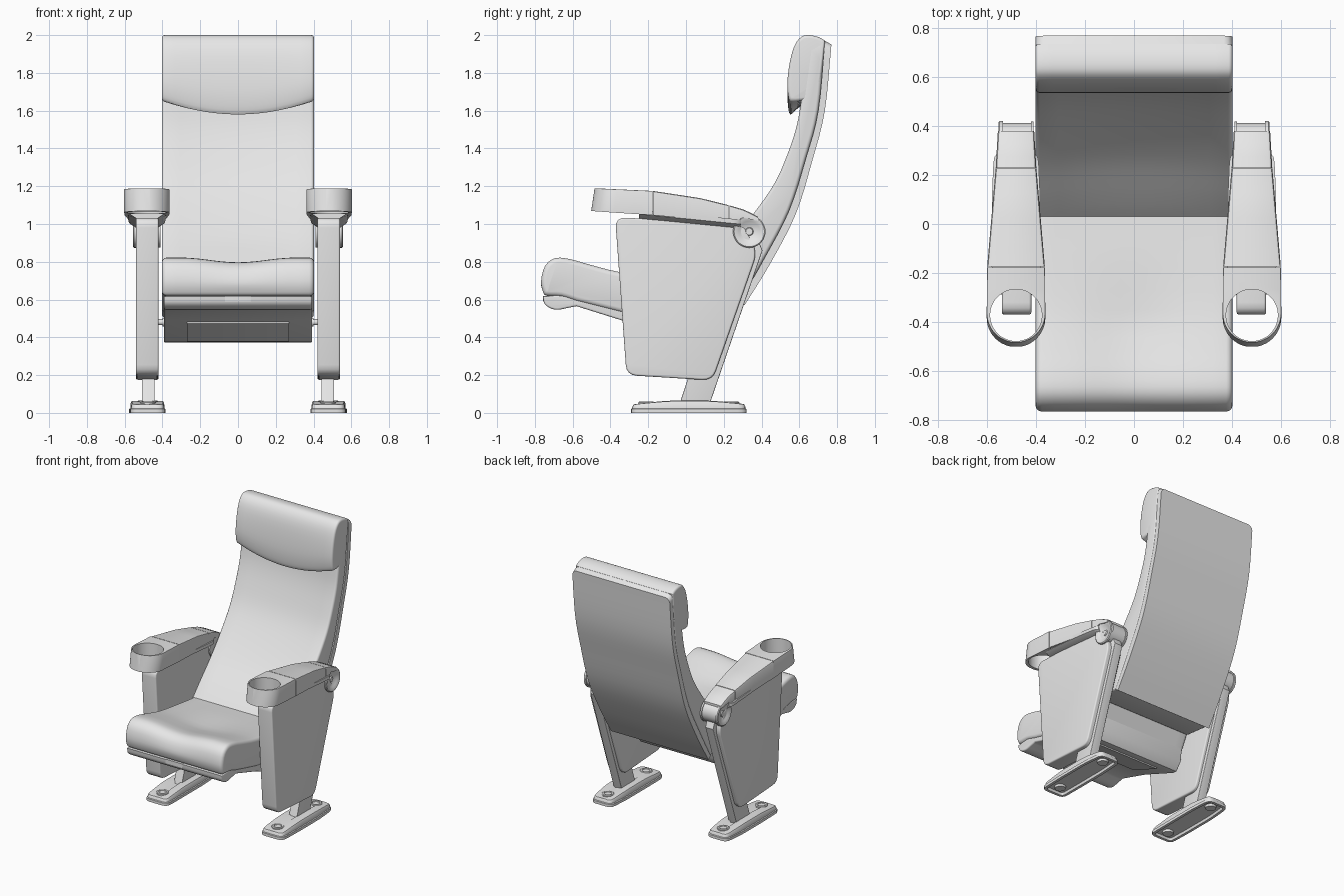
import bpy, bmesh
from math import sin, cos, pi, sqrt
from mathutils import Vector

if "Cube" in bpy.data.objects:
    bpy.data.objects.remove(bpy.data.objects["Cube"])

grey = bpy.data.materials.new("light_grey")
grey.use_nodes = True
grey.diffuse_color = (0.8, 0.8, 0.8, 1)
grey.node_tree.nodes["Principled BSDF"].inputs["Base Color"].default_value = (0.8, 0.8, 0.8, 1)
parts = []


def loft(name, rings, mirror=False):
    """Skin a row of equal rings and cap both ends."""
    bm = bmesh.new()
    rows = [[bm.verts.new(p) for p in ring] for ring in rings]
    n = len(rows[0])
    for a, b in zip(rows, rows[1:]):
        for i in range(n):
            j = (i + 1) % n
            bm.faces.new((a[i], a[j], b[j], b[i]))
    bm.faces.new(rows[0])
    bm.faces.new(rows[-1])
    bmesh.ops.recalc_face_normals(bm, faces=bm.faces)
    mesh = bpy.data.meshes.new(name)
    bm.to_mesh(mesh)
    bm.free()
    mesh.materials.append(grey)
    obj = bpy.data.objects.new(name, mesh)
    bpy.context.collection.objects.link(obj)
    if mirror:
        obj.modifiers.new("Mirror", "MIRROR")
    parts.append(obj)
    return obj


def curve(pts, steps=4):
    """Smooth open curve through the points."""
    p = [Vector(q) for q in pts]
    p = [2 * p[0] - p[1]] + p + [2 * p[-1] - p[-2]]
    out = []
    for a, b, c, d in zip(p, p[1:], p[2:], p[3:]):
        for k in range(steps):
            t = k / steps
            out.append((2 * b + (c - a) * t + (2 * a - 5 * b + 4 * c - d) * t * t
                        + (3 * b - a - 3 * c + d) * t ** 3) / 2)
    return [tuple(q) for q in out + [p[-2]]]


def rounded(pts, r, steps=4):
    """Closed outline with rounded corners."""
    p = [Vector(q) for q in pts]
    out = []
    for i, c in enumerate(p):
        a, b = p[i - 1] - c, p[(i + 1) % len(p)] - c
        a = c + a.normalized() * min(r, a.length * 0.45)
        b = c + b.normalized() * min(r, b.length * 0.45)
        for k in range(steps + 1):
            t = k / steps
            out.append(a * (1 - t) ** 2 + c * 2 * t * (1 - t) + b * t * t)
    return out


def inset(pts, e):
    """Move a closed outline inward by e."""
    p = [Vector(q) for q in pts]
    area = sum(a.x * b.y - b.x * a.y for a, b in zip(p, p[1:] + p[:1]))
    s = e if area > 0 else -e
    out = []
    for i, c in enumerate(p):
        d = (c - p[i - 1]).normalized() + (p[(i + 1) % len(p)] - c).normalized()
        d.normalize()
        out.append(c + Vector((-d.y, d.x)) * s)
    return out


def pillow(name, profile, x0, x1, r, middle=1, shape=None, mirror=False):
    """Side profile (y, z) drawn across x with rounded side edges."""
    arcs = [k * pi / 8 for k in range(5)]
    st = [(x0 + r * (1 - cos(a)), r * (1 - sin(a))) for a in arcs]
    st += [(x0 + r + (x1 - x0 - 2 * r) * k / middle, 0) for k in range(1, middle)]
    st += [(x1 - r * (1 - cos(a)), r * (1 - sin(a))) for a in reversed(arcs)]
    rings = []
    for x, e in st:
        prof = [shape(x, *p) for p in profile] if shape else profile
        rings.append([(x, p.x, p.y) for p in inset(prof, e)])
    return loft(name, rings, mirror)


def lathe(name, profile, centre, axis, sides=32, mirror=False):
    """Turn (along, radius) points about an x or z axis through the centre."""
    rings = []
    for h, r in profile:
        ring = []
        for k in range(sides):
            u, v = r * cos(2 * pi * k / sides), r * sin(2 * pi * k / sides)
            ring.append(Vector(centre) + Vector((h, u, v) if axis == "x" else (u, v, h)))
        rings.append(ring)
    return loft(name, rings, mirror)


def interp(y, table):
    for (a, u), (b, v) in zip(table, table[1:]):
        if y <= b:
            return u + (v - u) * (y - a) / (b - a)
    return table[-1][1]


def clamp(v):
    return max(0, min(1, v))


# Backrest: curved shell with rounded top corners, cushion and headrest
seam = curve([(.735, 1.97), (.70, 1.6), (.635, 1.35), (.545, 1.07), (.41, .81), (.285, .59)])
outer = curve([(.77, 1.95), (.735, 1.6), (.67, 1.34), (.58, 1.05), (.44, .78), (.31, .57)])
half = .403
edges = list(zip(seam, outer))
corner = [([Vector(a).lerp(Vector(b), t) for a, b in zip(edges[0], edges[1])], cut)
          for t, cut in ((0, .035), (.06, .018), (.2, .005), (.4, 0))]
loft("back_shell", [[(cut - half, *s), (half - cut, *s), (half - cut, *o), (cut - half, *o)]
                    for (s, o), cut in corner + [(e, 0) for e in edges[1:]]])

front = curve([(.0, .66), (.11, .78), (.235, .91), (.36, 1.06), (.47, 1.22), (.54, 1.38),
               (.585, 1.52), (.61, 1.66)])


def hollow(x, y, z):
    if (y, z) in front:
        y += .017 * (1 - (x / .4) ** 2) * clamp((z - .72) / .2)
    return y, z


cushion = front + [(.65, 1.93), (.70, 1.96)] + seam + [(.1, .61)]
pillow("back_cushion", cushion, -half, half, .018, 10, hollow)

head = curve([(.58, 1.65), (.552, 1.655), (.54, 1.69), (.537, 1.76), (.55, 1.86), (.575, 1.945),
              (.61, 1.99), (.65, 2.0), (.70, 1.99), (.737, 1.97)], 3)
head = [(.66, 1.66)] + head + [(.715, 1.75)]


def smile(x, y, z):
    drop = .075 * (1 - (x / .4) ** 2)
    return y, z - drop * clamp((1.9 - z) / .24) * clamp((.62 - y) / .065)


pillow("headrest", head, -half, half, .016, 14, smile)

# Seat: cushion, lower shell and underside plate
top = curve([(.12, .685), (-.1, .71), (-.35, .745), (-.51, .785), (-.61, .813), (-.69, .82),
             (-.745, .78), (-.767, .70), (-.757, .64), (-.735, .62), (-.66, .615), (-.58, .59)], 3)
seat = top + [(-.34, .53), (.03, .5)]


def dip(x, y, z):
    fade = clamp((z - .66) / .1) * clamp((-.1 - y) / .3)
    return y, z - .0125 * fade * (1 + cos(pi * clamp(abs(x) / .3)))


pillow("seat_cushion", seat, -half, half, .026, 14, dip)
shell = curve([(-.757, .617), (-.75, .58), (-.72, .555), (-.68, .546), (-.63, .555), (-.58, .565)], 3)
shell += [(-.34, .49), (-.05, .375), (-.015, .372), (.03, .43), (.05, .6), (-.34, .60), (-.66, .625)]
pillow("seat_shell", shell, -.392, .392, .01)
pillow("underside_plate", [(-.32, .482), (-.08, .387), (-.083, .379), (-.323, .474)], -.27, .27, .002)
pillow("seat_front_tab", [(-.758, .62), (-.758, .59), (-.74, .59), (-.74, .62)], -.07, .07, .003)
lathe("seat_pivot", [(.37, .022), (.40, .022), (.40, .016), (.45, .016)], (0, -.02, .48), "x", 20, True)

# Side supports: panel and slanted post
panel = rounded([(-.375, 1.035), (.30, 1.005), (.377, .85), (.14, .172), (-.315, .2)], .055)
pillow("side_panel", panel, .42, .54, .01, mirror=True)
post = [(-.035, .045), (.125, .045), (.405, .86), (.36, .97), (.27, .97)]
pillow("leg_post", post, .442, .508, .004, mirror=True)

# Feet: domed plates, hollow underneath, with bolts
plan = rounded([(.385, -.29), (.477, -.292), (.57, -.29), (.576, -.1), (.576, .15), (.56, .32),
                (.477, .322), (.395, .32), (.383, .15), (.383, -.1)], .045)


def foot_ring(e, z, dome=0, squeeze=1):
    return [(.477 + (p.x - .477) * squeeze, p.y, z + dome * (1 - ((p.y - .02) / .31) ** 2))
            for p in inset(plan, e)]


loft("foot_plate", [foot_ring(.025, .018), foot_ring(.02, 0), foot_ring(0, 0), foot_ring(0, .02),
                    foot_ring(.006, .024), foot_ring(.008, .034, .018), foot_ring(.014, .042, .022),
                    foot_ring(.014, .043, .024, .3)], True)
for name, y in (("front_bolt", -.21), ("rear_bolt", .24)):
    lathe(name, [(.003, .036), (.03, .042), (.056, .042), (.06, .037), (.06, .026), (.055, .024)],
          (.477, y, 0), "z", 24, True)

# Armrests: cup holder, lid, rear cap and the trim below them
arm_top = [(-.5, 1.19), (-.175, 1.175), (.075, 1.137), (.225, 1.10), (.31, 1.075), (.385, 1.037)]
arm_base = [(-.5, 1.07), (-.175, 1.047), (.25, 1.005), (.30, 1.034), (.385, 1.015)]
arm_half = [(-.365, .12), (-.175, .118), (.23, .083), (.385, .074)]
mid = .4825


def arm(name, ys, bevel):
    rings = []
    for y in ys:
        h = interp(y, arm_half) if y > -.365 else sqrt(.12 ** 2 - (y + .365) ** 2)
        t, b, c = interp(y, arm_top), interp(y, arm_base), mid
        v, low = min(bevel, h * .4, (t - b) * .6), y - .018 * clamp((-.18 - y) / .15)
        rings.append([(c - h, low, b), (c + h, low, b), (c + h, y, t - v), (c + h - v * .3, y, t - v * .3),
                      (c + h - v, y, t), (c - h + v, y, t), (c - h + v * .3, y, t - v * .3), (c - h, y, t - v)])
    return loft(name, rings, True)


cup = arm("cup_holder", [-.365 - .12 * cos(k * pi / 24) for k in range(1, 13)] + [-.27, -.178], .003)
arm("arm_lid", [-.174 + k * .05 for k in range(9)], .012)
arm("arm_rear_cap", [.23, .25, .275, .30, .33, .36, .38], .014)

trim = []
for y, h in ((-.25, .09), (-.17, .1), (0, .1), (.15, .097), (.25, .0925), (.275, .088), (.29, .075)):
    b = 1.047 - .099 * (y + .175)
    trim.append([(mid + u, y, z) for u, z in ((-.055, b - .025), (.055, b - .025), (h, b - .002),
                                              (h, b + .022), (-h, b + .022), (-h, b - .002))])
loft("arm_trim", trim, True)

cutter = lathe("cup_cutter", [(.9, .106), (1.3, .106)], (mid, -.373, 0), "z", 48)
cutter.hide_render = True
hole = cup.modifiers.new("Hole", "BOOLEAN")
hole.operation, hole.object, hole.solver = "DIFFERENCE", cutter, "EXACT"
bpy.context.view_layer.objects.active = cup
bpy.ops.object.modifier_move_to_index(modifier="Hole", index=0)
bpy.ops.object.modifier_apply(modifier="Hole")
parts.remove(cutter)
bpy.data.objects.remove(cutter)

# Round dished hinges at the back of the armrests
lathe("arm_hinge", [(.41, .06), (.41, .084), (.422, .084), (.422, .078), (.535, .078), (.535, .086),
                    (.55, .086), (.555, .08), (.553, .07), (.546, .055), (.538, .04), (.534, .022),
                    (.541, .018), (.541, .004)], (0, .335, .96), "x", 36, True)

# Smooth shading with sharp edges kept
for obj in bpy.context.selected_objects:
    obj.select_set(False)
for obj in parts:
    obj.select_set(True)
bpy.context.view_layer.objects.active = parts[0]
bpy.ops.object.shade_smooth_by_angle(angle=pi / 5)
